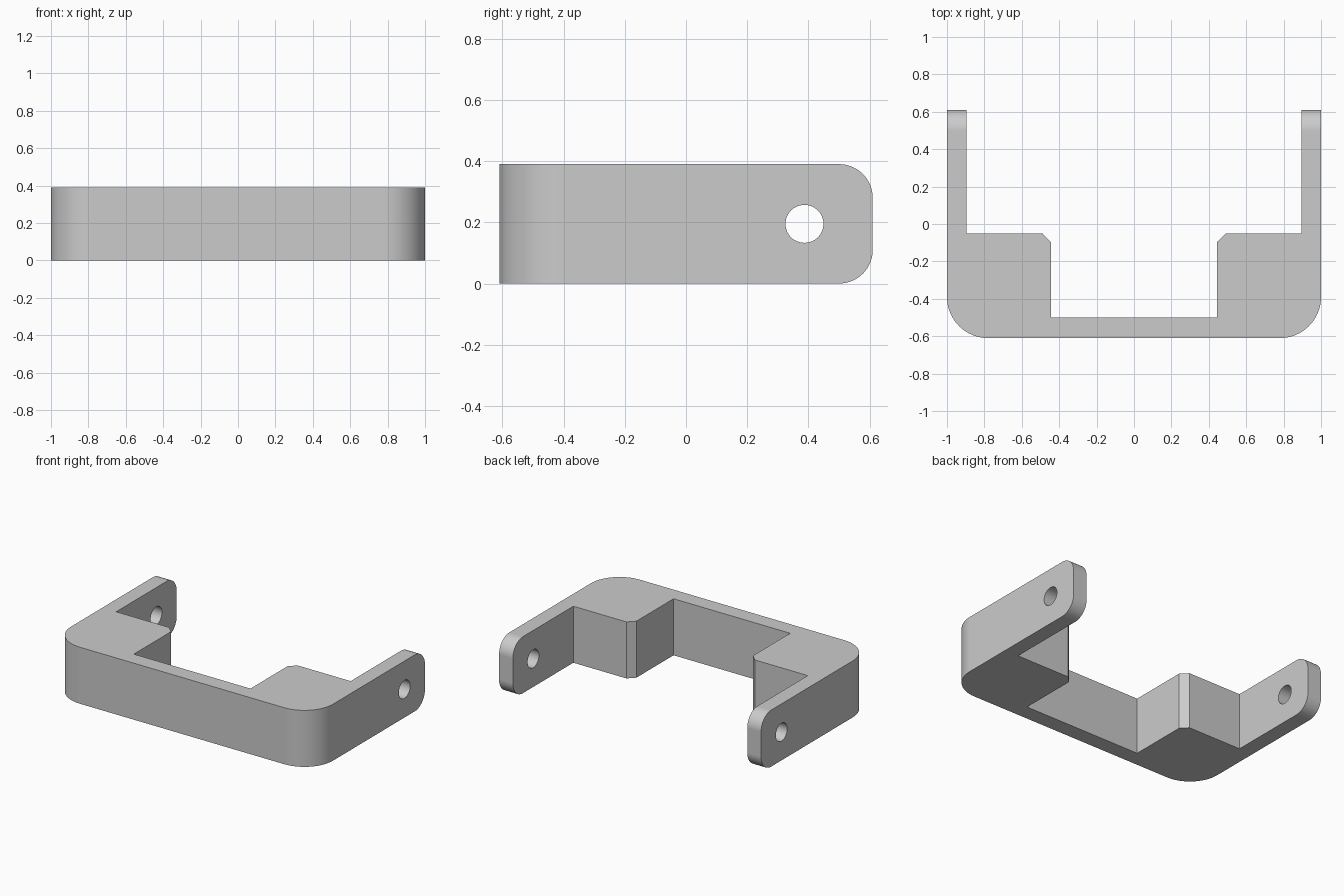
import bpy
import bmesh
import math

default = bpy.data.objects.get("Cube")
if default:
    bpy.data.objects.remove(default, do_unlink=True)

HEIGHT = 0.39
FRONT, BACK = -0.61, 0.61
CORNER_RADIUS, ARM_RADIUS = 0.22, 0.11
HOLE_RADIUS, HOLE_Y = 0.062, 0.387

# Single flat grey
grey = bpy.data.materials.new("light_grey")
grey.use_nodes = True
colour = (0.6, 0.6, 0.6, 1)
grey.diffuse_color = colour
grey.node_tree.nodes["Principled BSDF"].inputs["Base Color"].default_value = colour

# Left half of the plan outline, front to back, mirrored to close the loop
half = [(1, FRONT), (1, BACK), (0.895, BACK), (0.895, -0.05),
        (0.49, -0.05), (0.445, -0.095), (0.445, -0.50)]
outline = half + [(-x, y) for x, y in reversed(half)]

# Extrude the bracket body
bm = bmesh.new()
base = bm.faces.new([bm.verts.new((x, y, 0)) for x, y in outline])
top = bmesh.ops.extrude_face_region(bm, geom=[base])["geom"]
bmesh.ops.translate(bm, vec=(0, 0, HEIGHT),
                    verts=[v for v in top if isinstance(v, bmesh.types.BMVert)])
bmesh.ops.recalc_face_normals(bm, faces=bm.faces)


def near(a, b):
    return abs(a - b) < 0.001


def round_edges(test, radius):
    edges = [e for e in bm.edges if test(*(v.co for v in e.verts))]
    bmesh.ops.bevel(bm, geom=edges, offset=radius, offset_type='OFFSET',
                    segments=16, profile=0.5, affect='EDGES')


# Rounded front corners and rounded arm ends
round_edges(lambda a, b: near(a.y, FRONT) and near(a.x, b.x)
            and near(a.y, b.y), CORNER_RADIUS)
round_edges(lambda a, b: near(a.y, BACK) and near(b.y, BACK)
            and near(a.z, b.z), ARM_RADIUS)

mesh = bpy.data.meshes.new("bracket_body")
bm.to_mesh(mesh)
bm.free()
mesh.materials.append(grey)
body = bpy.data.objects.new("bracket_body", mesh)
bpy.context.collection.objects.link(body)

# Pivot holes through both arms
bpy.ops.mesh.primitive_cylinder_add(
    vertices=48, radius=HOLE_RADIUS, depth=3,
    location=(0, HOLE_Y, HEIGHT / 2), rotation=(0, math.pi / 2, 0))
cutter = bpy.context.object
cutter.name = "hole_cutter"
cutter.hide_render = True
cutter.data.materials.append(grey)

bpy.ops.object.select_all(action='DESELECT')
body.select_set(True)
bpy.context.view_layer.objects.active = body
holes = body.modifiers.new("pivot_holes", 'BOOLEAN')
holes.operation = 'DIFFERENCE'
holes.solver = 'EXACT'
holes.object = cutter
bpy.ops.object.modifier_apply(modifier=holes.name)
bpy.data.objects.remove(cutter, do_unlink=True)

# Smooth rounds, crisp edges, flat large faces
bpy.ops.object.shade_smooth_by_angle(angle=math.radians(30))
weighted = body.modifiers.new("flat_face_normals", 'WEIGHTED_NORMAL')
weighted.keep_sharp = True
